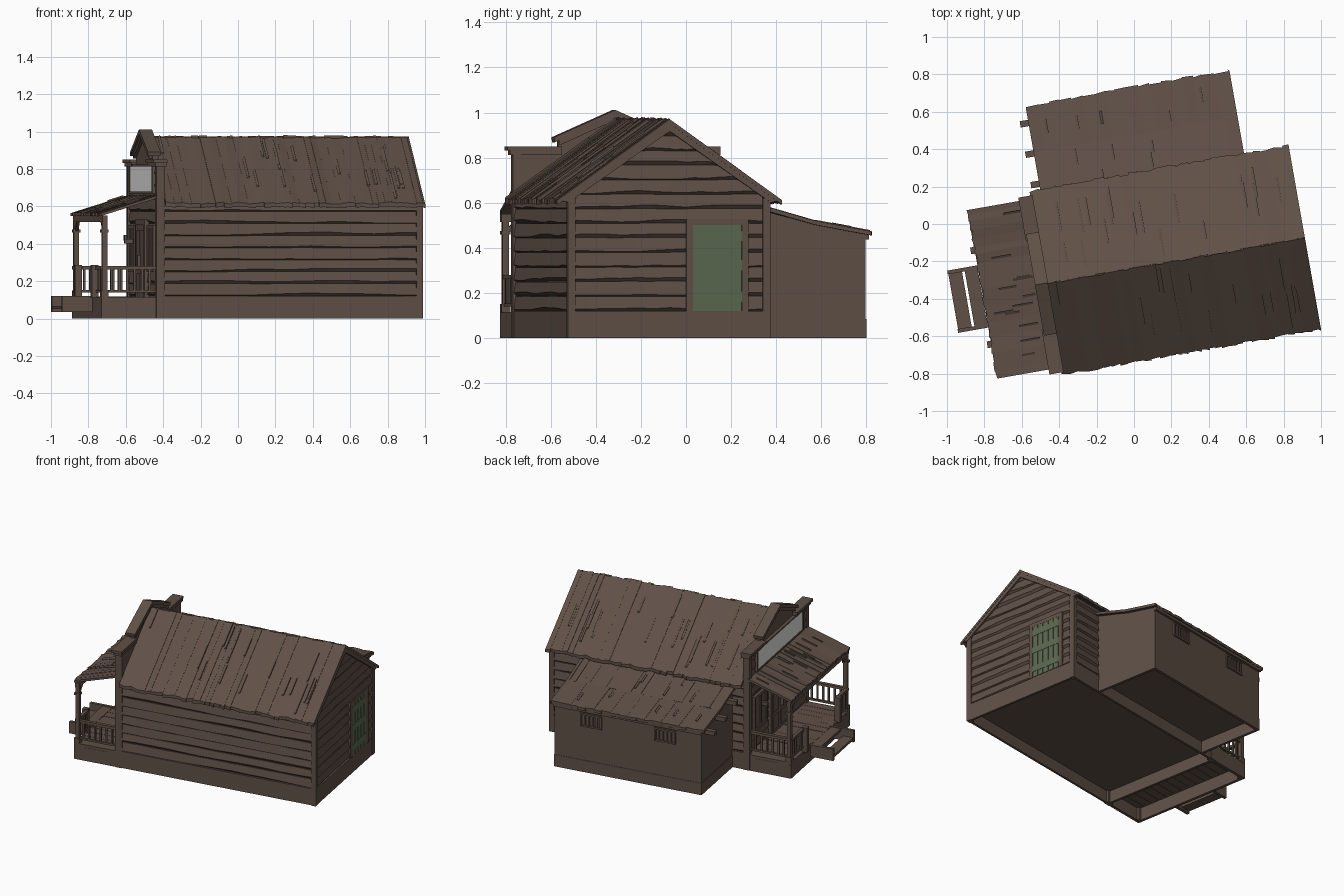
import bpy, bmesh, math, random

if "Cube" in bpy.data.objects:
    bpy.data.objects.remove(bpy.data.objects["Cube"])
random.seed(4)
R = random.uniform
ANGLE = math.radians(10)      # whole building is turned 10 degrees
VC = -0.229                   # ridge line, local y
SL = 0.71                     # main roof slope
VF, VB = -0.686, 0.224        # front and back wall planes


def material(name, rgb):
    m = bpy.data.materials.new(name)
    m.diffuse_color = (*rgb, 1)
    m.use_nodes = True
    m.node_tree.nodes["Principled BSDF"].inputs["Base Color"].default_value = m.diffuse_color
    return m


WOOD = material("weathered_brown", (0.115, 0.080, 0.062))
GREEN = material("faded_green", (0.108, 0.142, 0.080))
WHITE = material("sign_white", (0.88, 0.88, 0.86))


def hexa(bm, pts):
    """Solid from 4 corners of one end and the 4 matching corners of the other."""
    v = [bm.verts.new(p) for p in pts]
    for f in ((0, 1, 2, 3), (4, 5, 6, 7), (0, 1, 5, 4), (1, 2, 6, 5), (2, 3, 7, 6), (3, 0, 4, 7)):
        bm.faces.new([v[i] for i in f])


def box(bm, x0, x1, y0, y1, z0, z1):
    hexa(bm, [(x, y, z) for z in (z0, z1) for x, y in ((x0, y0), (x1, y0), (x1, y1), (x0, y1))])


def prism(bm, x0, x1, yz):
    """Extrude a y-z profile along x."""
    a = [bm.verts.new((x0, y, z)) for y, z in yz]
    b = [bm.verts.new((x1, y, z)) for y, z in yz]
    bm.faces.new(a)
    bm.faces.new(b)
    for i in range(len(a)):
        j = (i + 1) % len(a)
        bm.faces.new((a[i], a[j], b[j], b[i]))


def finish(name, bm, mat=WOOD):
    bmesh.ops.recalc_face_normals(bm, faces=bm.faces)
    me = bpy.data.meshes.new(name)
    bm.to_mesh(me)
    bm.free()
    me.materials.append(mat)
    ob = bpy.data.objects.new(name, me)
    ob.rotation_euler[2] = ANGLE
    bpy.context.collection.objects.link(ob)


def boxes(name, rows, mat=WOOD):
    bm = bmesh.new()
    for r in rows:
        box(bm, *r)
    finish(name, bm, mat)


def siding(name, place, span, z0, z1, step=0.0645, n=12):
    """Lapped boards with worn, undercut lower edges; place(a, out, z), span(z) -> ends."""
    bm = bmesh.new()
    z = z0
    while z < z1 - 0.015:
        zt = min(z + step, z1)
        rings = []
        w = R(0.008, 0.014)
        for i in range(n + 1):
            t = i / n
            lo, hi = (s[0] + (s[1] - s[0]) * t for s in (span(z), span(zt)))
            w = min(0.019, max(0.005, w + R(-0.006, 0.006)))
            rings.append([bm.verts.new(place(*p)) for p in
                          ((lo, -0.005, z - .002), (lo, 0.013, z + w), (hi, 0.004, zt), (hi, -0.005, zt))])
        for a, b in zip(rings, rings[1:]):
            for k in range(4):
                m = (k + 1) % 4
                bm.faces.new((a[k], a[m], b[m], b[k]))
        bm.faces.new(rings[0])
        bm.faces.new(rings[-1])
        z = zt
    finish(name, bm)


def plank_roof(name, place, a0, a1, d0, d1, thick, width, ragged=0.007, over=0.0, strips=10):
    """Rows of planks with slanted ends; place(a, d, h): a across, d down the slope, h lift."""
    bm = bmesh.new()

    def plank(p, q, s, e, f, lo, hi, hi2):
        hexa(bm, [place(p, s, lo), place(q, s, lo), place(q, s, hi2), place(p, s, hi),
                  place(p, e, lo), place(q, f, lo), place(q, f, hi2), place(p, e, hi)])
    a = a0
    while a < a1 - 0.005:
        b = min(a + width * R(0.7, 1.3), a1)
        plank(a, b, d0 - R(0, over), d1 + R(-ragged, ragged), d1 + R(-ragged, ragged),
              -thick, R(-0.003, 0.003), R(-0.003, 0.003))
        a = b
    for i in range(strips):       # lifted loose slats
        a, s = R(a0 + 0.03, a1 - 0.05), R(d0, d0 + (d1 - d0) * 0.6)
        e = s + (d1 - d0) * R(0.2, 0.38)
        plank(a, a + 0.012, s, e, e, -0.005, 0.003, 0.010)
    finish(name, bm)


# Main house core with raised floor, skirt, corner posts
bm = bmesh.new()
prism(bm, -.535, .864, [(VF + .015, .085), (VB - .015, .085), (VB - .015, .622), (VC, .942), (VF + .015, .622)])
finish("house_core", bm)
boxes("house_skirt", [(-.53, .878, VF + .002, VF + .018, 0, .12), (-.53, .878, VB - .018, VB - .002, 0, .12),
                      (.862, .879, VF + .01, VB - .01, 0, .12), (-.553, -.535, VF + .01, VB - .01, 0, .1)])
boxes("corner_posts", [(.848, .882, VF - .002, VF + .033, 0, .62), (.848, .882, VB - .033, VB + .002, 0, .62)])


def gable_span(z):
    h = 0.436 * (1 if z < .62 else max(0.02, (.95 - z) / .33))
    return VC - h, VC + h


siding("front_siding", lambda a, o, z: (a, VF + .014 - o, z), lambda z: (-.53, .85), .12, .622)
siding("back_siding", lambda a, o, z: (a, VB - .014 + o, z), lambda z: (-.53, .85), .12, .622)
siding("gable_siding", lambda a, o, z: (.865 + o, a, z), gable_span, .12, .94)

# Main roof and rake boards
for s, nm, ov in ((-1, "front", 0), (1, "back", .010)):
    plank_roof(f"main_roof_{nm}",
               lambda a, d, h, s=s: (a, VC + s * d, .972 - SL * d + h),
               -.52, .887, 0, .5, .022, .04, over=ov, strips=18)
    bm = bmesh.new()
    prism(bm, .86, .885, [(VC + s * d, .952 - SL * d - dz) for d, dz in ((0, 0), (.485, 0), (.455, .028), (0, .035))])
    finish(f"rake_board_{nm}", bm)

# Green plank door on the right gable
D0, D1 = -.124, .096
boxes("side_door_frame", [(.86, .883, D0 - .03, D0, .12, .525), (.86, .883, D1, D1 + .03, .12, .525),
                          (.86, .883, D0 - .03, D1 + .03, .5, .527)])
w = (D1 - D0) / 5
boxes("side_door_backing", [(.86, .878, D0, D1, .12, .5)], GREEN)
boxes("side_door_planks", [(.86, .882, D0 + i * w + .003, D0 + (i + 1) * w - .003, .122, .5) for i in range(5)], GREEN)
boxes("side_door_battens", [(.862, .884, D0, D1, z, z + .045) for z in (.16, .30, .43)], GREEN)

# Stepped false front with cornices and pediment
boxes("false_front_wall", [(-.55, -.52, VF, VB, .085, .83), (-.55, -.52, VC - .255, VC + .255, .8, .885)])
siding("false_front_siding", lambda a, o, z: (-.549 - o * .8, a, z), lambda z: (VF + .02, VB - .02), .12, .82)
boxes("false_front_posts", [(-.565, -.517, VF - .003, VF + .033, 0, .83), (-.565, -.517, VB - .033, VB + .003, 0, .83)])
rows = []
for y0, y1 in ((VC - .485, VC - .24), (VC + .24, VC + .475)):
    rows += [(-.585, -.508, y0, y1, .832, .85), (-.573, -.513, y0 + .012, y1, .812, .832)]
boxes("cornice", rows)
bm = bmesh.new()
prism(bm, -.55, -.52, [(VC - .25, .86), (VC + .25, .86), (VC + .25, .88), (VC, .99), (VC - .25, .88)])
finish("pediment", bm)
bm = bmesh.new()
for s in (-1, 1):
    prism(bm, -.578, -.508, [(VC, 1.012), (VC, .985), (VC + s * .272, .868), (VC + s * .276, .89)])
    prism(bm, -.567, -.513, [(VC, .99), (VC, .965), (VC + s * .25, .855), (VC + s * .25, .878)])
finish("pediment_trim", bm)

# Blank sign panel and its frame
S0, S1 = -.585, .105
boxes("sign_panel", [(-.569, -.561, S0, S1, .68, .812)], WHITE)
boxes("sign_frame", [(-.572, -.545, S0 - .015, S1 + .015, .812, .824), (-.572, -.545, S0 - .015, S1 + .015, .668, .68),
                     (-.572, -.545, S0 - .015, S0, .68, .812), (-.572, -.545, S1, S1 + .015, .68, .812)])

# Entrance door and shop windows under the porch
rows = [(-.575, -.545, -.375, -.35, .115, .52), (-.575, -.545, -.11, -.085, .115, .52), (-.575, -.545, -.375, -.085, .50, .53),
        (-.567, -.545, -.35, -.233, .115, .5), (-.567, -.545, -.227, -.11, .115, .5)]
for y in (-.335, -.21):
    rows += [(-.573, -.55, y, y + .085, z, z + h) for z, h in ((.14, .1), (.27, .2))]
rows += [(-.59, -.56, -.25, -.243, .28, .34), (-.61, -.55, .03, .05, .4, .425)]
boxes("entrance_door", rows)
rows = []
for a, b in ((-.62, -.42), (-.04, .16)):
    rows += [(-.572, -.545, a, b, .25, .27), (-.572, -.545, a, b, .48, .5)]
    rows += [(-.572, -.545, a + (b - a - .016) * t, a + (b - a - .016) * t + .016, .25, .5) for t in (0, .5, 1)]
    rows += [(-.565, -.545, a, b, .26, .49)]
boxes("shop_windows", rows)

# Porch deck, skirt and steps
PX = -.863
n = 14
w = (VB - VF) / n
boxes("porch_deck", [(PX, -.55, VF + i * w + .001, VF + (i + 1) * w - .001, .092, .115 + R(-.002, .002)) for i in range(n)])
boxes("porch_skirt", [(PX, PX + .02, VF, VB, 0, .095), (PX, -.55, VF, VF + .02, 0, .095), (PX, -.55, VB - .02, VB, 0, .095)])
boxes("steps", [(-1.027, -.855, -.41, -.39, .035, .12), (-1.027, -.855, -.092, -.072, .035, .12),
                (-1.024, -.95, -.4, -.08, .05, .068), (-.935, -.865, -.4, -.08, .098, .116)])

# Porch posts with caps and brackets, and the front beam
PU = -.843
rows = [(PU - .014, PU + .014, VF, VB, .515, .55)]
for y in (VF + .02, VB - .02):
    rows += [(PU - .014, PU + .014, y - .014, y + .014, .11, .54), (PU - .02, PU + .02, y - .02, y + .02, .11, .15),
             (PU - .02, PU + .02, y - .02, y + .02, .46, .475), (PU - .018, PU + .018, y - .018, y + .018, 0, .115)]
boxes("porch_posts_and_beam", rows)
bm = bmesh.new()
for y, s in ((VF + .02, 1), (VB - .02, -1)):
    prism(bm, PU - .008, PU + .008, [(y, .45), (y + s * .07, .515), (y + s * .045, .518), (y, .48)])
finish("porch_brackets", bm)
plank_roof("porch_roof", lambda a, d, h: (-.55 - d, a, .662 - .31 * d + h), -.687, .228, 0, .314, .016, .045, strips=12)

# Railings: sides and either side of the steps, with newels
rows = [(-.885, -.848, y - .018, y + .018, .11, .285) for y in (-.5, .01)]


def rail(horizontal, fixed, a, b):
    def add(p, q, t, z0, z1):
        rows.append((p, q, fixed - t, fixed + t, z0, z1) if horizontal else (fixed - t, fixed + t, p, q, z0, z1))
    add(a, b, .012, .262, .28)
    add(a, b, .008, .14, .153)
    k = max(2, round((b - a) / .042))
    for i in range(1, k):
        c = a + (b - a) * i / k + R(-.004, .004)
        add(c - .006, c + .006, .006, .145, .27)


rail(True, VF + .02, PU, -.56)
rail(True, VB - .02, PU, -.56)
rail(False, PU - .01, VF + .02, -.5)
rail(False, PU - .01, .01, VB - .02)
boxes("porch_railing", rows)

# Rear lean-to: walls over a raised floor, skirt, roof
LX0, LX1, LB = -.44, .625, .703


def lean_z(v):
    return .592 - .285 * (v - .222) + .1 * max(0, v - .47)


bm = bmesh.new()
prism(bm, LX0 + .003, LX1 - .003, [(VB - .02, .085), (LB - .003, .085), (LB - .003, lean_z(LB) - .018),
                                   (.47, lean_z(.47) - .018), (VB - .02, lean_z(VB) - .018)])
finish("lean_to_walls", bm)
boxes("lean_to_skirt", [(LX0, LX1, LB - .02, LB, 0, .085), (LX0, LX0 + .02, VB - .01, LB - .02, 0, .085),
                        (LX1 - .02, LX1, VB - .01, LB - .02, 0, .085)])
for nm, d0, d1, rag in (("upper", .215, .47, 0), ("lower", .47, .722, .007)):
    plank_roof(f"lean_to_roof_{nm}", lambda a, d, h: (a, d, lean_z(d) + h), -.462, .645, d0, d1, .02, .06, ragged=rag, strips=5)
boxes("lean_to_eave_board", [(LX0, LX1, LB - .01, LB + .012, .437, .462)])
boxes("lean_to_beam_ends", [(-.507, -.43, v - .017, v + .017, lean_z(v) - .075, lean_z(v) - .045) for v in (.3, .465, .63)])

# Small barred windows in the lean-to back wall
rows = []
for a, b in ((.28, .435), (-.255, -.1)):
    rows += [(a, b, LB - .01, LB + .008, .33, .341), (a, b, LB - .01, LB + .008, .415, .426)]
    rows += [(c - .006, c + .006, LB - .01, LB + .006, .335, .42) for c in (a + .006 + (b - a - .012) * i / 5 for i in range(6))]
boxes("lean_to_barred_windows", rows)
